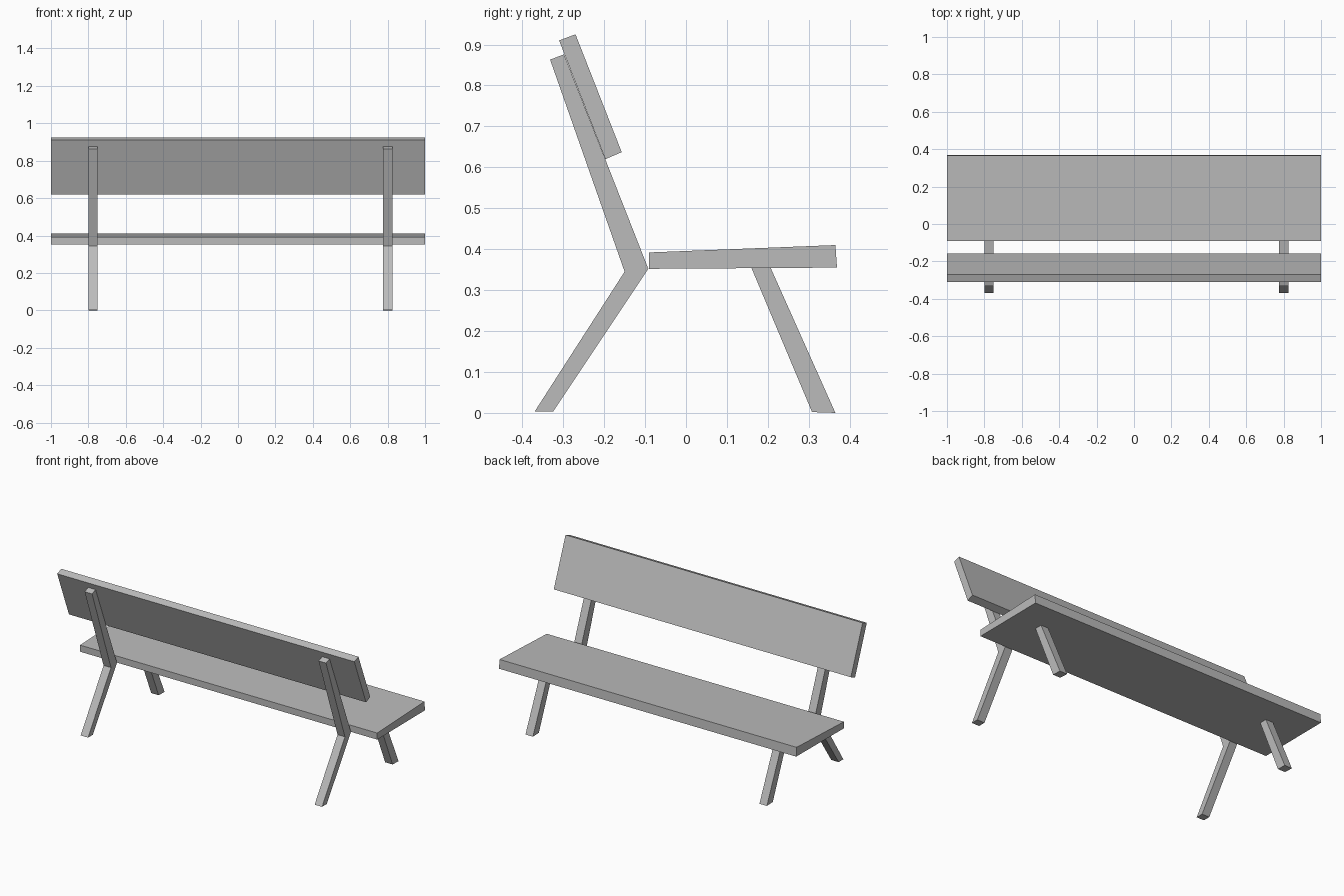
import bpy
import bmesh

cube = bpy.data.objects.get("Cube")
if cube:
    bpy.data.objects.remove(cube, do_unlink=True)

# Single plain finish
grey = bpy.data.materials.new("plain_grey")
grey.use_nodes = True
colour = (0.5, 0.5, 0.5, 1.0)
grey.diffuse_color = colour
grey.node_tree.nodes["Principled BSDF"].inputs["Base Color"].default_value = colour


def extrude_profile(name, profile, centre_x, width):
    """Extrude a side profile of (y, z) points along x."""
    bm = bmesh.new()
    x = centre_x - width / 2
    face = bm.faces.new([bm.verts.new((x, y, z)) for y, z in profile])
    result = bmesh.ops.extrude_face_region(bm, geom=[face])
    moved = [v for v in result["geom"] if isinstance(v, bmesh.types.BMVert)]
    bmesh.ops.translate(bm, verts=moved, vec=(width, 0, 0))
    bmesh.ops.recalc_face_normals(bm, faces=bm.faces)
    mesh = bpy.data.meshes.new(name)
    bm.to_mesh(mesh)
    bm.free()
    mesh.materials.append(grey)
    obj = bpy.data.objects.new(name, mesh)
    bpy.context.collection.objects.link(obj)
    return obj


# Side profiles
seat = [(-0.09, 0.352), (0.369, 0.355), (0.365, 0.41), (-0.09, 0.392)]
backrest = [(-0.197, 0.62), (-0.157, 0.637), (-0.27, 0.925), (-0.31, 0.91)]
back_post = [(-0.37, 0.003), (-0.325, 0.003), (-0.092, 0.352),
             (-0.298, 0.876), (-0.332, 0.863), (-0.15, 0.345)]
front_leg = [(0.308, 0.002), (0.365, 0), (0.207, 0.354), (0.16, 0.354)]

# Full-length planks
extrude_profile("seat", seat, 0, 2)
extrude_profile("backrest", backrest, 0, 2)

# Supports at both ends
for side, x in (("right", -0.775), ("left", 0.8)):
    extrude_profile("back_post_" + side, back_post, x, 0.05)
    extrude_profile("front_leg_" + side, front_leg, x, 0.05)
